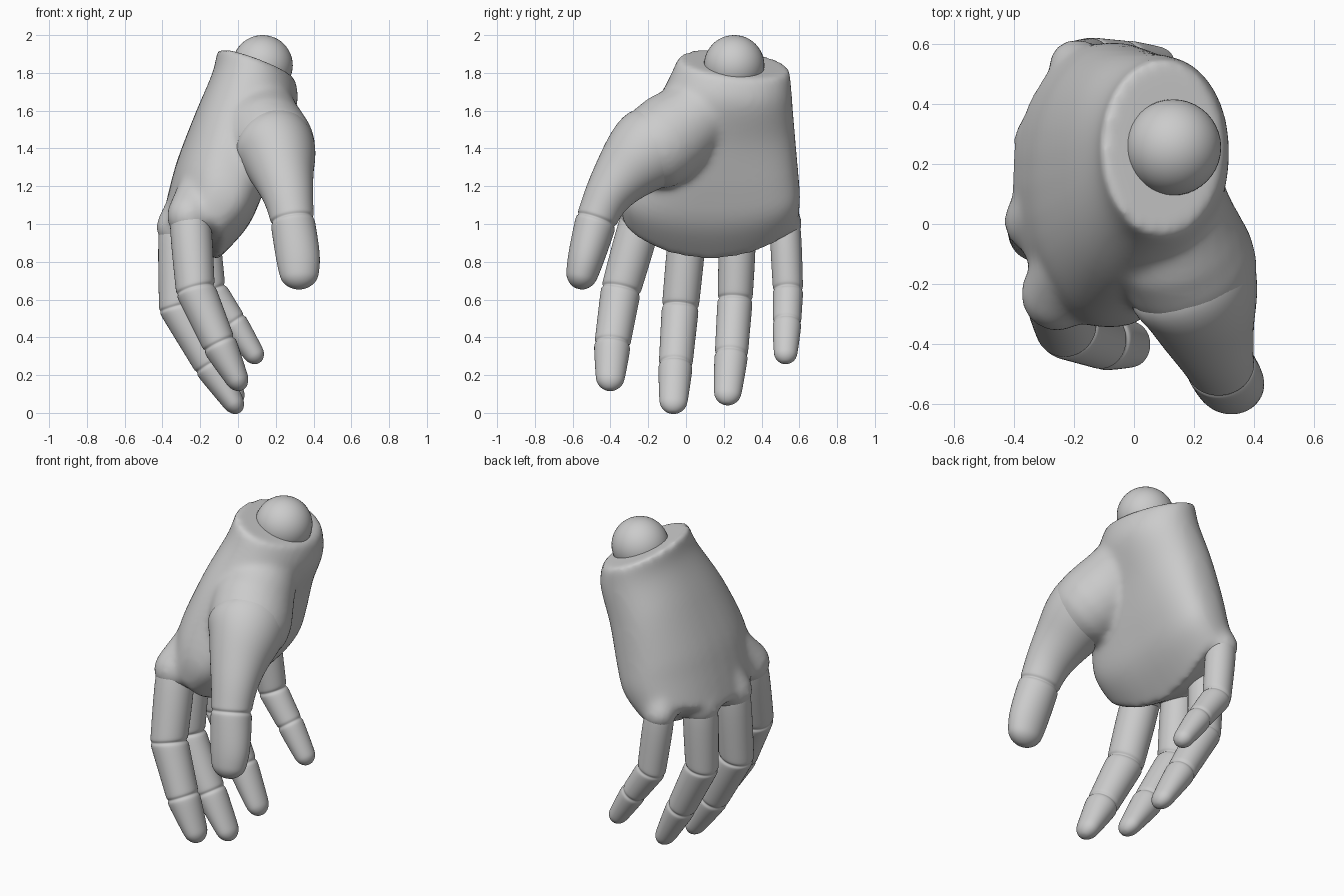
import bpy, bmesh
from math import sin, cos, pi, copysign
from mathutils import Vector

old = bpy.data.objects.get("Cube")
if old:
    bpy.data.objects.remove(old)

GREY = (0.6, 0.6, 0.6, 1)
mat = bpy.data.materials.new("light grey")
mat.use_nodes = True
mat.diffuse_color = GREY
mat.node_tree.nodes["Principled BSDF"].inputs["Base Color"].default_value = GREY


def finish(name, bm):
    bmesh.ops.recalc_face_normals(bm, faces=bm.faces)
    for f in bm.faces:
        f.smooth = True
    me = bpy.data.meshes.new(name)
    bm.to_mesh(me)
    bm.free()
    me.materials.append(mat)
    ob = bpy.data.objects.new(name, me)
    bpy.context.collection.objects.link(ob)
    return ob


def loft(bm, rings):
    """Skin a list of closed point rings and cap both ends."""
    loops = [[bm.verts.new(p) for p in ring] for ring in rings]
    n = len(loops[0])
    for a, b in zip(loops, loops[1:]):
        for i in range(n):
            bm.faces.new((a[i], a[(i + 1) % n], b[(i + 1) % n], b[i]))
    bm.faces.new(loops[0])
    bm.faces.new(loops[-1][::-1])


def digit_rings(nodes, joints, sides=16):
    """Tube rings through nodes (point, width, depth), pinched at joints, round tip."""
    pts = [Vector(p) for p, w, d in nodes]
    dirs = [(b - a).normalized() for a, b in zip(pts, pts[1:])]
    rings = []

    def ring(c, axis, w, d):
        side = (Vector((0, 1, 0)) - axis * axis.y).normalized()
        other = axis.cross(side)
        rings.append([c + side * w * cos(2 * pi * k / sides)
                      + other * d * sin(2 * pi * k / sides) for k in range(sides)])

    for i, (p, w, d) in enumerate(nodes[:-1]):
        before, after = dirs[max(i - 1, 0)], dirs[i]
        axis = (before + after).normalized()
        if i in joints:
            ring(pts[i] - before * 0.035, axis, w, d)
            ring(pts[i] - before * 0.012, axis, w, d)
            ring(pts[i], axis, w * 0.88, d * 0.88)
            ring(pts[i] + after * 0.012, axis, w, d)
            ring(pts[i] + after * 0.035, axis, w, d)
        else:
            ring(pts[i], axis, w, d)
    p, w, d = nodes[-1]
    for a in (0, 0.4, 0.8, 1.15, 1.4):
        ring(pts[-1] - dirs[-1] * w * (1 - sin(a)), dirs[-1], w * cos(a), d * cos(a))
    return rings


def digit(name, nodes, joints):
    bm = bmesh.new()
    loft(bm, digit_rings(nodes, joints))
    ob = finish(name, bm)
    sub = ob.modifiers.new("rounding", "SUBSURF")
    sub.levels = sub.render_levels = 2


# Fingers: knuckle, two joints and tip, with a hidden root inside the palm
fingers = {
    "index_finger": [((-0.255, -0.235, 1.04), .118, .118), ((-.225, -.345, .65), .108, .108),
                     ((-.10, -.39, .365), .098, .092), ((.025, -.405, .12), .08, .065)],
    "middle_finger": [((-.32, .01, .98), .107, .11), ((-.32, -.03, .56), .1, .104),
                      ((-.15, -.055, .255), .092, .087), ((.01, -.07, .0), .078, .06)],
    "ring_finger": [((-.29, .275, .98), .104, .107), ((-.29, .26, .6), .095, .098),
                    ((-.14, .24, .31), .09, .083), ((.01, .215, .045), .076, .06)],
    "little_finger": [((-.19, .525, 1.0), .088, .093), ((-.145, .54, .65), .082, .085),
                      ((-.025, .535, .48), .077, .073), ((.115, .525, .265), .065, .058)],
}
for name, nodes in fingers.items():
    knuckle, w, d = nodes[0]
    root = Vector(knuckle).lerp(Vector(nodes[1][0]), -0.15)
    digit(name, [(root, w * .75, d * .75)] + nodes, (2, 3))

# Thumb: broad base narrowing to one joint
digit("thumb", [((.13, -.10, 1.45), .2, .2), ((.195, -.175, 1.41), .245, .24),
                ((.22, -.25, 1.35), .212, .205), ((.235, -.33, 1.265), .168, .17),
                ((.268, -.42, 1.15), .125, .135), ((.288, -.475, 1.02), .112, .12),
                ((.32, -.53, .82), .1, .122), ((.328, -.57, .655), .088, .108)], (5,))

# Palm: tilted oval sections from wrist to knuckles
sections = [  # centre x, y, z, half depth, half width, tilt, bend, arch, roll, squareness
    (.095, .255, 1.85, .205, .295, -.37, 0, 0, -.11, 1),
    (.09, .23, 1.72, .225, .33, -.37, 0, 0, -.08, .95),
    (0, .175, 1.50, .225, .40, -.40, .02, 0, 0, .85),
    (-.095, .14, 1.25, .225, .455, -.42, .06, .02, 0, .8),
    (-.16, .13, 1.08, .205, .475, -.5, .09, .06, 0, .8),
    (-.26, .13, .90, .15, .465, -.6, .11, .12, 0, .8),
]


def section_ring(s, shrink=1.0):
    cx, cy, cz, hx, hy, tilt, bend, arch, roll, power = s
    ring = []
    for k in range(40):
        u, v = (shrink * copysign(abs(t) ** power, t)
                for t in (cos(pi * k / 20), sin(pi * k / 20)))
        ring.append((cx + hx * u + bend * v * v, cy + hy * v,
                     cz + tilt * hx * u + arch * v * v + roll * hy * v))
    return ring


def between(a, b, c, d, t):
    """Smooth curve from b to c, steered by neighbours a and d."""
    return [q + .5 * t * (r - p + t * (2 * p - 5 * q + 4 * r - s + t * (3 * (q - r) + s - p)))
            for p, q, r, s in zip(a, b, c, d)]


bm = bmesh.new()
ends = sections[:1] + sections + sections[-1:]
rings = [section_ring(sections[0], .5)]
for i in range(len(sections) - 1):
    rings += [section_ring(between(*ends[i:i + 4], j / 5)) for j in range(5)]
rings += [section_ring(sections[-1], m) for m in (1, .7, .35, .1)]
loft(bm, rings)

# Ridges running along the back of the hand to each knuckle
wrist = Vector((-.06, .24, 1.62))
for nodes in fingers.values():
    knuckle, w, d = nodes[0]
    k = Vector(knuckle)
    start = wrist.lerp(k, 0.3)
    way = (k - start).normalized()
    loft(bm, digit_rings([(start, .05, .05), (k.lerp(start, .35), w, d * .95),
                          (k + way * w * 1.05, w * 1.06, d * 1.06)], ()))

# Mound below the thumb
loft(bm, digit_rings([((.1, .22, 1.66), .16, .16), ((.11, .06, 1.57), .21, .21),
                      ((.14, -.06, 1.48), .235, .23), ((.27, -.31, 1.28), .235, .23)], (), 24))
palm = finish("palm", bm)
fuse = palm.modifiers.new("fuse", "REMESH")
fuse.mode = "VOXEL"
fuse.voxel_size = 0.016
fuse.use_smooth_shade = True
relax = palm.modifiers.new("relax", "SMOOTH")
relax.factor = 0.5
relax.iterations = 20

# Wrist ball
bm = bmesh.new()
bmesh.ops.create_uvsphere(bm, u_segments=40, v_segments=24, radius=0.16)
bmesh.ops.translate(bm, verts=bm.verts, vec=(.13, .255, 1.84))
finish("wrist_ball", bm)
